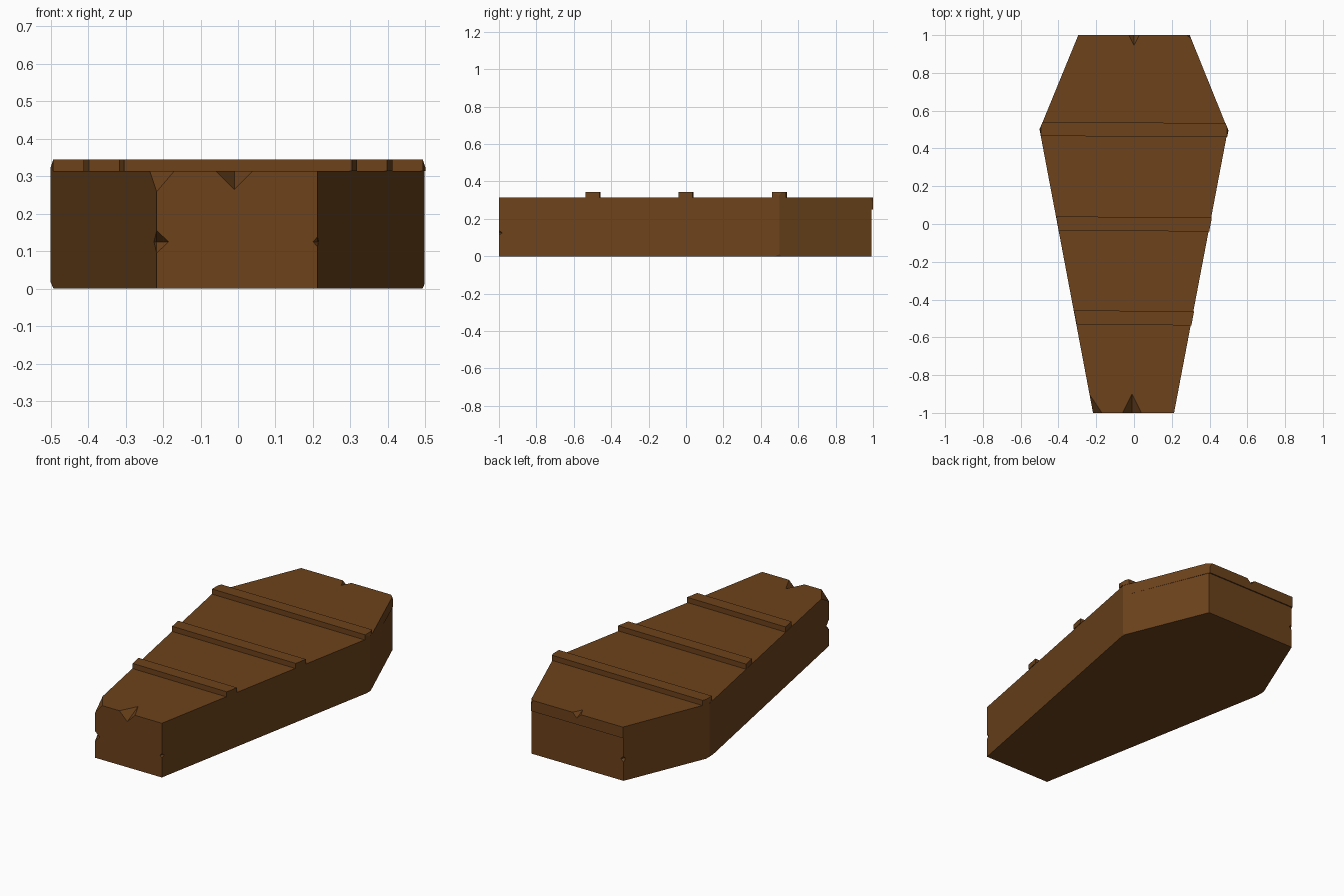
import bpy, bmesh
from mathutils import Vector

if "Cube" in bpy.data.objects:
    bpy.data.objects.remove(bpy.data.objects["Cube"])

wood = bpy.data.materials.new("brown_wood")
wood.diffuse_color = (0.15, 0.055, 0.011, 1)
wood.use_nodes = True
wood.node_tree.nodes["Principled BSDF"].inputs["Base Color"].default_value = wood.diffuse_color


def prism(name, outline, z0, z1):
    """Extrude a plan outline between two heights."""
    bm = bmesh.new()
    face = bm.faces.new([bm.verts.new((x, y, z0)) for x, y in outline])
    ext = bmesh.ops.extrude_face_region(bm, geom=[face], use_keep_orig=True)
    verts = [g for g in ext["geom"] if isinstance(g, bmesh.types.BMVert)]
    bmesh.ops.translate(bm, verts=verts, vec=(0, 0, z1 - z0))
    bmesh.ops.recalc_face_normals(bm, faces=bm.faces)
    mesh = bpy.data.meshes.new(name)
    bm.to_mesh(mesh)
    bm.free()
    mesh.materials.append(wood)
    obj = bpy.data.objects.new(name, mesh)
    bpy.context.collection.objects.link(obj)
    return obj


def chop(obj, a, b, c, corner):
    """Slice a corner off along the plane through three points."""
    a, b, c = Vector(a), Vector(b), Vector(c)
    n = (b - a).cross(c - a)
    if n.dot(Vector(corner) - a) < 0:
        n = -n
    bm = bmesh.new()
    bm.from_mesh(obj.data)
    geom = bm.verts[:] + bm.edges[:] + bm.faces[:]
    cut = bmesh.ops.bisect_plane(bm, geom=geom, plane_co=a, plane_no=n, clear_outer=True)
    rim = [e for e in cut["geom_cut"] if isinstance(e, bmesh.types.BMEdge)]
    bmesh.ops.holes_fill(bm, edges=rim, sides=0)
    bmesh.ops.recalc_face_normals(bm, faces=bm.faces)
    bm.to_mesh(obj.data)
    bm.free()


def notch(obj, centre, radii):
    """Carve an octahedral chip out of an edge."""
    bpy.ops.mesh.primitive_cone_add(vertices=4, radius1=1, radius2=0, depth=1)
    cutter = bpy.context.object
    bm = bmesh.new()
    axes = [Vector((1, 0, 0)), Vector((0, 1, 0)), Vector((0, 0, 1))]
    for v in axes:
        for s in (1, -1):
            bm.verts.new([s * v[i] * radii[i] for i in range(3)])
    bmesh.ops.convex_hull(bm, input=bm.verts)
    bmesh.ops.recalc_face_normals(bm, faces=bm.faces)
    bm.to_mesh(cutter.data)
    bm.free()
    cutter.data.materials.append(wood)
    cutter.name = "chip_cutter"
    cutter.location = centre
    cutter.hide_render = True
    bpy.context.view_layer.objects.active = obj
    mod = obj.modifiers.new("chip", 'BOOLEAN')
    mod.object = cutter
    mod.operation = 'DIFFERENCE'
    mod.solver = 'EXACT'
    bpy.ops.object.modifier_apply(modifier=mod.name)
    bpy.data.objects.remove(cutter)


def outline(back):
    return [(-0.217, -1), (0.212, -1), (0.497, 0.5),
            (0.295, back), (-0.295, back), (-0.5, 0.5)]


# Six-sided box and lid
box = prism("coffin_box", outline(0.993), 0, 0.25)
lid = prism("lid", outline(1.0), 0.25, 0.314)


def half_width(y):
    return 0.215 + (y + 1) * 0.19 if y < 0.5 else 0.5 - (y - 0.5) * 0.41


# Three raised battens whose ends follow the lid outline
for name, y in (("front_batten", -0.497), ("middle_batten", 0.0), ("back_batten", 0.5)):
    y0, y1 = y - 0.036, y + 0.038
    ys = [y0, 0.5, y1] if y0 < 0.5 < y1 else [y0, y1]
    pts = [(half_width(v), v - 0.004) for v in ys]
    pts += [(-half_width(v), v + 0.002) for v in reversed(ys)]
    batten = prism(name, pts, 0.314, 0.344)
    if name == "back_batten":
        for s in (-1, 1):
            chop(batten, (s * 0.493, 0.46, 0.344), (s * 0.493, 0.53, 0.344),
                 (s * 0.499, 0.5, 0.326), (s * 0.51, 0.5, 0.344))

# Chopped corners
chop(lid, (-0.17, -1, 0.314), (-0.237, -0.9, 0.314), (-0.22, -1, 0.255), (-0.25, -1, 0.314))
chop(lid, (0.28, 1, 0.314), (0.303, 0.98, 0.314), (0.296, 1, 0.285), (0.31, 1, 0.32))
for s in (-1, 1):
    chop(box, (s * 0.492, 0.48, 0), (s * 0.492, 0.517, 0), (s * 0.498, 0.5, 0.013), (s * 0.51, 0.5, 0))

# Chips along the edges
notch(lid, (-0.01, -1, 0.314), (0.05, 0.1, 0.05))
notch(lid, (0.0, 1, 0.314), (0.027, 0.055, 0.027))
notch(box, (-0.217, -1, 0.125), (0.032, 0.05, 0.03))
notch(box, (0.212, -1, 0.125), (0.012, 0.025, 0.013))
notch(box, (-0.295, 0.993, 0.125), (0.018, 0.018, 0.018))
